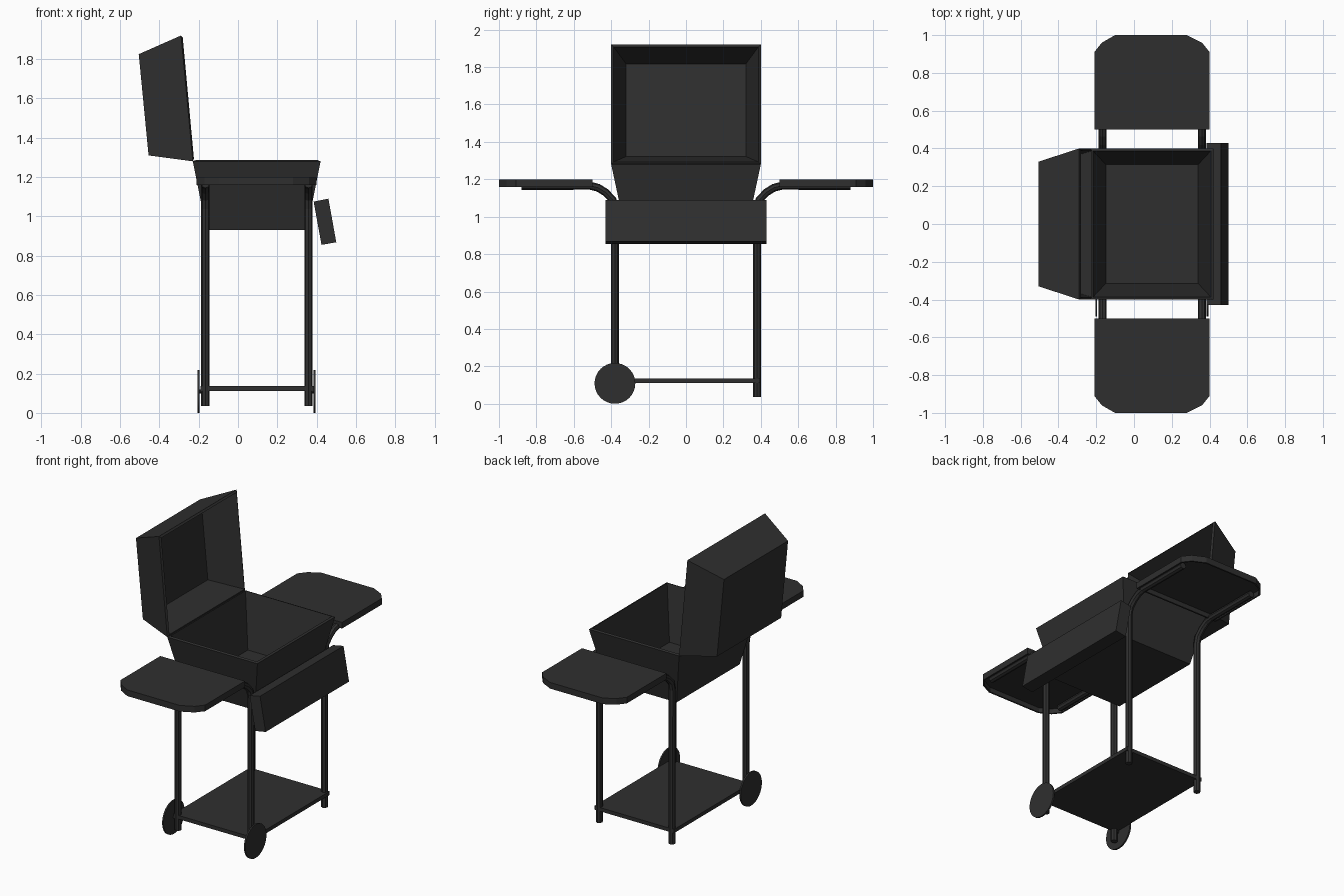
import bpy, bmesh
from math import pi, radians
from mathutils import Vector

if "Cube" in bpy.data.objects:
    bpy.data.objects.remove(bpy.data.objects["Cube"])

mat = bpy.data.materials.new("charcoal")
mat.diffuse_color = (0.028, 0.028, 0.028, 1)
mat.use_nodes = True
mat.node_tree.nodes["Principled BSDF"].inputs["Base Color"].default_value = mat.diffuse_color


def loft(name, rings, cap_first=True, cap_last=True, wall=0):
    """Skin a list of closed point rings; optional wall makes an open shell."""
    bm = bmesh.new()
    loops = [[bm.verts.new(p) for p in r] for r in rings]
    n = len(loops[0])
    for a, b in zip(loops, loops[1:]):
        for i in range(n):
            j = (i + 1) % n
            bm.faces.new((a[i], a[j], b[j], b[i]))
    if cap_first:
        bm.faces.new(loops[0][::-1])
    if cap_last:
        bm.faces.new(loops[-1])
    bmesh.ops.recalc_face_normals(bm, faces=bm.faces)
    mesh = bpy.data.meshes.new(name)
    bm.to_mesh(mesh)
    bm.free()
    ob = bpy.data.objects.new(name, mesh)
    bpy.context.collection.objects.link(ob)
    mesh.materials.append(mat)
    if wall:
        # rings run from the closed end outward, so check the cap faces outward
        centre = sum((v.co for v in mesh.vertices), Vector()) / len(mesh.vertices)
        cap = mesh.polygons[-1]
        if (cap.center - centre).dot(cap.normal) < 0:
            mesh.flip_normals()
        mod = ob.modifiers.new("wall", 'SOLIDIFY')
        mod.thickness = wall
        mod.offset = -1
        mod.use_even_offset = True
    return ob


def rect(p, q, h):
    """Rectangle whose x-z edge runs p to q, spanning -h..h in y."""
    return [(p[0], -h, p[1]), (q[0], -h, q[1]), (q[0], h, q[1]), (p[0], h, p[1])]


def cylinder(name, r, depth, loc, sides):
    bpy.ops.mesh.primitive_cylinder_add(vertices=sides, radius=r, depth=depth,
                                        location=loc, rotation=(0, pi / 2, 0))
    ob = bpy.context.object
    ob.name = name
    ob.data.materials.append(mat)
    bpy.ops.object.shade_smooth_by_angle(angle=radians(35))


# Fire bowl and the opened lid, both hollow
loft("fire_bowl", [rect((-0.23, 1.28), (0.42, 1.28), 0.40),
                   rect((-0.16, 0.93), (0.35, 0.93), 0.325)], cap_first=False, wall=0.014)
loft("lid", [rect((-0.23, 1.28), (-0.29, 1.92), 0.40),
             rect((-0.455, 1.31), (-0.505, 1.825), 0.33)], cap_first=False, wall=0.014)

# Tilted front panel
loft("front_panel", [rect((0.385, 1.075), (0.46, 1.09), 0.43),
                     rect((0.425, 0.855), (0.50, 0.868), 0.43)])

# Lower shelf
loft("lower_shelf", [rect((-0.19, 0.112), (0.385, 0.112), 0.395),
                     rect((-0.19, 0.136), (0.385, 0.136), 0.395)])

# Side tables with clipped corners, open underneath
outline = [(-0.21, 0.50), (0.40, 0.50), (0.40, 0.91), (0.36, 0.96), (0.28, 1.0),
           (-0.10, 1.0), (-0.17, 0.96), (-0.21, 0.91)]
for s, side in ((1, "back"), (-1, "front")):
    loft(side + "_side_table", [[(x, s * y, z) for x, y in outline] for z in (1.16, 1.20)],
         cap_first=False, wall=0.01)

# Bent tube legs that run up and out under the tables
path = [(0.38, 0.035), (0.38, 1.04), (0.392, 1.09), (0.43, 1.13), (0.47, 1.155),
        (0.51, 1.165), (0.88, 1.165)]
for s, side in ((1, "back"), (-1, "front")):
    for x, end in ((-0.166, "left"), (0.359, "right")):
        cu = bpy.data.curves.new("leg_path", 'CURVE')
        cu.dimensions = '3D'
        sp = cu.splines.new('POLY')
        sp.points.add(len(path) - 1)
        for pt, (y, z) in zip(sp.points, path):
            pt.co = (x, s * y, z, 1)
        cu.bevel_depth = 0.021
        cu.bevel_resolution = 2
        cu.use_fill_caps = True
        ob = bpy.data.objects.new(f"{side}_{end}_leg", cu)
        bpy.context.collection.objects.link(ob)
        bpy.ops.object.select_all(action='DESELECT')
        ob.select_set(True)
        bpy.context.view_layer.objects.active = ob
        bpy.ops.object.convert(target='MESH')
        ob = bpy.context.object
        ob.data.materials.clear()
        ob.data.materials.append(mat)
        bpy.ops.object.shade_flat()

# Thin disc wheels with short axle stubs
for x, ax, end in ((-0.20, -0.19, "left"), (0.39, 0.38, "right")):
    cylinder(end + "_wheel", 0.109, 0.01, (x, -0.38, 0.109), 32)
    cylinder(end + "_axle", 0.01, 0.03, (ax, -0.38, 0.109), 10)
